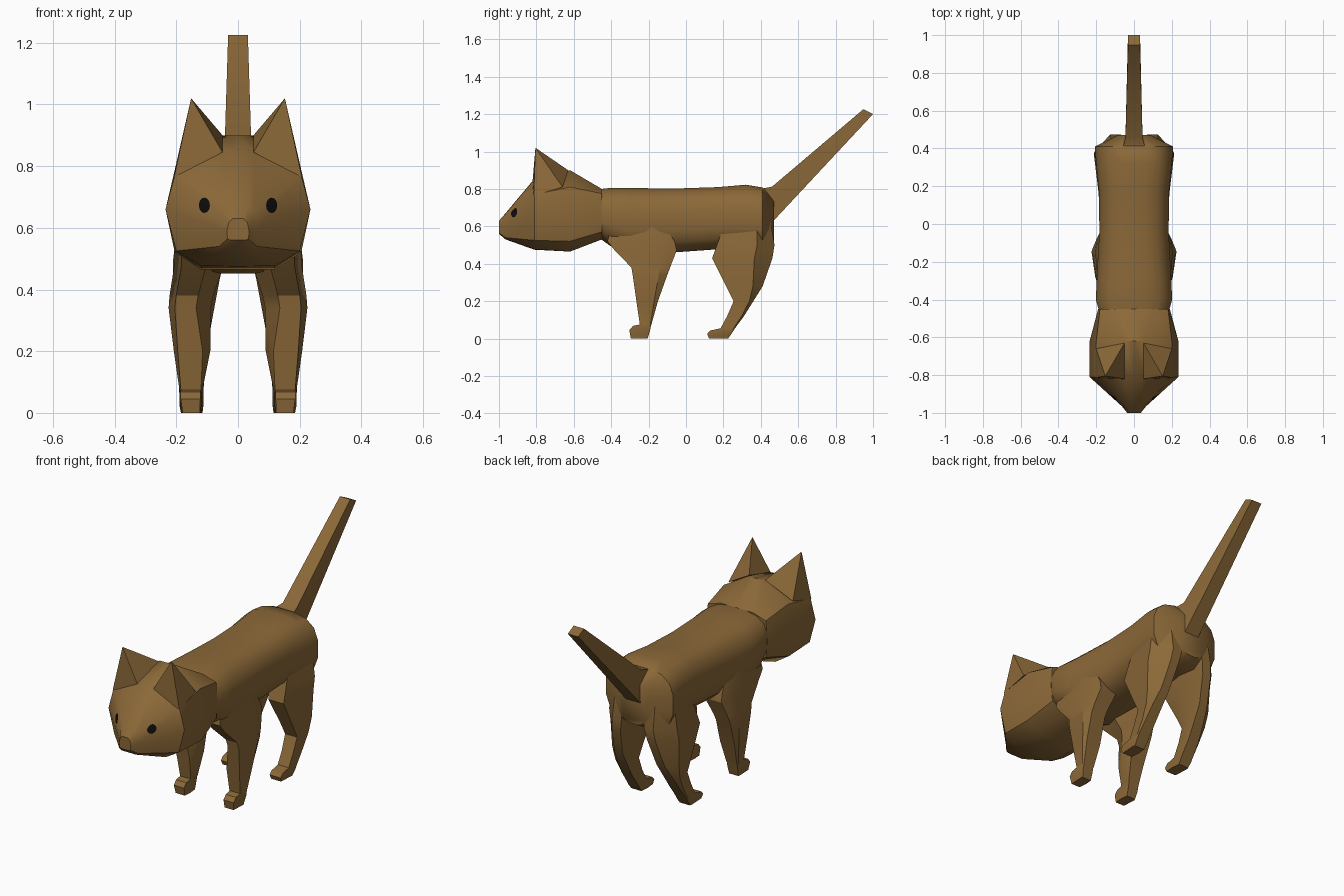
import bpy, bmesh, math
from mathutils import Vector
from mathutils.bvhtree import BVHTree

if "Cube" in bpy.data.objects:
    bpy.data.objects.remove(bpy.data.objects["Cube"])


def material(name, rgb):
    m = bpy.data.materials.new(name)
    m.diffuse_color = (*rgb, 1)
    m.use_nodes = True
    m.node_tree.nodes["Principled BSDF"].inputs["Base Color"].default_value = m.diffuse_color
    return m


fur = material("brown fur", (0.26, 0.140, 0.040))
black = material("black eye", (0.004, 0.004, 0.004))


def make(name, verts, faces, mat=fur, mirror=False, angle=32):
    me = bpy.data.meshes.new(name)
    me.from_pydata([tuple(v) for v in verts], [], faces)
    bm = bmesh.new()
    bm.from_mesh(me)
    bmesh.ops.recalc_face_normals(bm, faces=bm.faces)
    bm.to_mesh(me)
    bm.free()
    me.materials.append(mat)
    for p in me.polygons:
        p.use_smooth = True
    me.set_sharp_from_angle(angle=math.radians(angle))
    ob = bpy.data.objects.new(name, me)
    bpy.context.collection.objects.link(ob)
    if mirror:
        mod = ob.modifiers.new("mirror", 'MIRROR')
        mod.use_mirror_merge = False
    return ob


def loft(name, rings, **kw):
    n = len(rings[0])
    verts = [p for r in rings for p in r]
    faces = [(i * n + j, i * n + (j + 1) % n, (i + 1) * n + (j + 1) % n, (i + 1) * n + j)
             for i in range(len(rings) - 1) for j in range(n)]
    faces += [tuple(range(n)), tuple(range(len(verts) - n, len(verts)))]
    return make(name, verts, faces, **kw)


# Body: rounded sections along y (y, bottom, top, half width)
def body_ring(y, zb, zt, w, n=16, e=2 / 2.8):
    ring = []
    for k in range(n):
        a = 2 * math.pi * (k + 0.5) / n
        c, s = math.cos(a), math.sin(a)
        ring.append((w * math.copysign(abs(c) ** e, c), y,
                     (zb + zt) / 2 + (zt - zb) / 2 * math.copysign(abs(s) ** e, s)))
    return ring


loft("body", [body_ring(*s) for s in [
    (-0.47, 0.54, 0.80, 0.185), (-0.40, 0.49, 0.808, 0.205), (-0.30, 0.45, 0.808, 0.20),
    (-0.20, 0.45, 0.806, 0.195), (-0.04, 0.46, 0.805, 0.186), (0.17, 0.475, 0.812, 0.188),
    (0.32, 0.47, 0.825, 0.203), (0.41, 0.47, 0.81, 0.21), (0.47, 0.50, 0.74, 0.09)]], angle=40)


# Head: mirrored half outlines from neck to nose
def head_ring(y, half):
    pts = [(x, y, z) for x, z in half]
    return pts + [(-x, y, z) for x, y, z in reversed(pts[1:-1])]


head = loft("head", [
    head_ring(-0.45, [(0, .80), (.10, .80), (.18, .775), (.19, .66), (.18, .57), (.10, .53), (0, .53)]),
    head_ring(-0.62, [(0, .90), (.05, .90), (.20, .81), (.235, .66), (.205, .52), (.12, .465), (0, .465)]),
    head_ring(-0.81, [(0, .855), (.05, .85), (.205, .77), (.235, .66), (.20, .525), (.12, .477), (0, .475)]),
    head_ring(-0.965, [(0, .67), (.03, .668), (.055, .65), (.064, .60), (.06, .54), (.045, .53), (0, .53)]),
    head_ring(-1.0, [(0, .63), (.018, .63), (.03, .618), (.036, .59), (.034, .565), (.025, .56), (0, .56)])],
    angle=36)

# Ears: pointed pyramids rising from the head
make("ear", [(.05, -.82, .845), (.207, -.814, .765), (.20, -.66, .81), (.05, -.63, .90), (.152, -.805, 1.02)],
     [(3, 2, 1, 0), (0, 1, 4), (1, 2, 4), (2, 3, 4), (3, 0, 4)], mirror=True, angle=15)

# Eyes: thin ovals laid on the face
bm = bmesh.new()
bm.from_mesh(head.data)
tree = BVHTree.FromBMesh(bm)
bm.free()
oval = []
for k in range(13):
    a, r = 2 * math.pi * k / 12, (0 if k == 12 else 1)
    x, z = 0.107 + 0.018 * r * math.cos(a), 0.672 + 0.025 * r * math.sin(a)
    hit, normal, _, _ = tree.ray_cast(Vector((x, -2, z)), Vector((0, 1, 0)))
    oval.append(hit + Vector((0.002, -0.004, 0.001)))
eye = make("eye", oval, [(k, (k + 1) % 12, 12) for k in range(12)], mat=black, mirror=True)
if eye.data.polygons[0].normal.y > 0:
    eye.data.flip_normals()

# Legs: six-sided sections, nearly square at the paw (z, front y, back y, inner x, outer x)
PAW = [(.06, 0), (.94, 0), (1, .9), (.94, 1), (.06, 1), (0, .5)]
FORE = [(.35, 0), (.85, 0), (1, .75), (.85, 1), (.2, 1), (0, .45)]
HIND = [(.2, 0), (.82, 0), (1, .7), (.5, 1), (.15, 1), (0, .5)]


def leg_ring(shape, z, y0, y1, x0, x1):
    t = min(1, max(0, (z - 0.07) / 0.25))
    return [(x0 + (x1 - x0) * (a + (c - a) * t), y0 + (y1 - y0) * (b + (d - b) * t), z)
            for (a, b), (c, d) in zip(PAW, shape)]


loft("front_leg", [leg_ring(FORE, *s) for s in [
    (0.64, -.39, -.14, .08, .185), (0.52, -.42, -.06, .05, .205), (0.47, -.38, -.05, .05, .208),
    (0.38, -.292, -.085, .08, .222), (0.34, -.285, -.10, .088, .225), (0.20, -.265, -.15, .09, .208),
    (0.075, -.247, -.185, .115, .19), (0.068, -.283, -.187, .118, .19),
    (0.045, -.303, -.192, .118, .19), (0.0, -.295, -.205, .12, .183)]], mirror=True)

loft("hind_leg", [leg_ring(HIND, *s) for s in [
    (0.70, .24, .44, .06, .185), (0.50, .165, .473, .045, .21),
    (0.43, .14, .462, .06, .212), (0.28, .215, .41, .088, .207), (0.20, .255, .36, .10, .20),
    (0.12, .22, .31, .11, .193), (0.055, .185, .262, .112, .19), (0.043, .13, .255, .112, .19),
    (0.025, .113, .243, .112, .19), (0.0, .123, .225, .115, .185)]], mirror=True)

# Tail: tapering square bar
loft("tail", [[(-w, yt, zt), (w, yt, zt), (w, yb, zb), (-w, yb, zb)] for w, yt, zt, yb, zb in [
    (.06, .40, .80, .42, .56), (.045, .46, .812, .473, .635), (.032, .948, 1.226, 1.0, 1.20)]])
